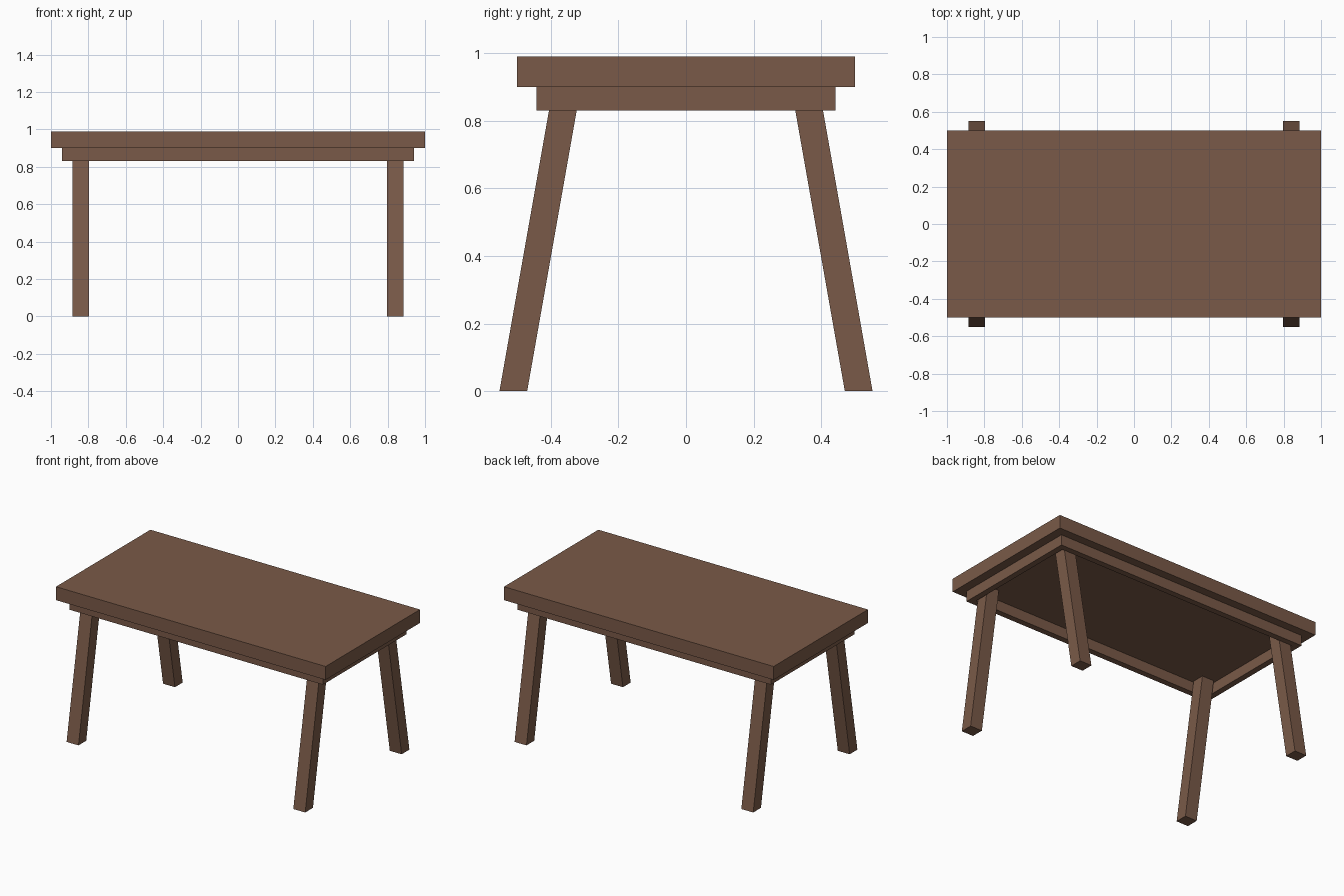
import bpy
import bmesh

if "Cube" in bpy.data.objects:
    bpy.data.objects.remove(bpy.data.objects["Cube"])

# Single wood colour
wood = bpy.data.materials.new("brown wood")
wood.diffuse_color = (0.195, 0.102, 0.065, 1.0)
wood.use_nodes = True
wood.node_tree.nodes["Principled BSDF"].inputs["Base Color"].default_value = wood.diffuse_color


def finish(name, bm):
    bmesh.ops.recalc_face_normals(bm, faces=bm.faces)
    mesh = bpy.data.meshes.new(name)
    bm.to_mesh(mesh)
    bm.free()
    mesh.materials.append(wood)
    obj = bpy.data.objects.new(name, mesh)
    bpy.context.collection.objects.link(obj)
    return obj


def box(bm, x0, x1, y0, y1, z0, z1, lean=0.0):
    """Box whose top is shifted along y by lean."""
    verts = bmesh.ops.create_cube(bm, size=1.0)["verts"]
    for v in verts:
        top = v.co.z > 0
        v.co.x = x1 if v.co.x > 0 else x0
        v.co.y = (y1 if v.co.y > 0 else y0) + (lean if top else 0.0)
        v.co.z = z1 if top else z0


# Tabletop slab
bm = bmesh.new()
box(bm, -1, 1, -0.5, 0.5, 0.90, 0.99)
finish("tabletop", bm)

# Apron: hollow rectangular frame, extruded from a ring
AX, AY, T = 0.94, 0.443, 0.04
bm = bmesh.new()
corners = [(-1, -1), (1, -1), (1, 1), (-1, 1)]
outer = [bm.verts.new((sx * AX, sy * AY, 0.83)) for sx, sy in corners]
inner = [bm.verts.new((sx * (AX - T), sy * (AY - T), 0.83)) for sx, sy in corners]
ring = []
for i in range(4):
    j = (i + 1) % 4
    ring.append(bm.faces.new((outer[i], outer[j], inner[j], inner[i])))
ext = bmesh.ops.extrude_face_region(bm, geom=ring, use_keep_orig=True)
for g in ext["geom"]:
    if isinstance(g, bmesh.types.BMVert):
        g.co.z = 0.90
finish("apron_frame", bm)

# Four legs, leaning inwards towards the top
LEAN = 0.1765 * 0.90
for sx, side in ((-1, "left"), (1, "right")):
    for sy, end in ((-1, "front"), (1, "back")):
        bm = bmesh.new()
        xs = sorted((sx * 0.797, sx * 0.885))
        ys = sorted((sy * 0.47, sy * 0.552))
        box(bm, *xs, *ys, 0.0, 0.90, lean=-sy * LEAN)
        finish(f"{end}_{side}_leg", bm)
